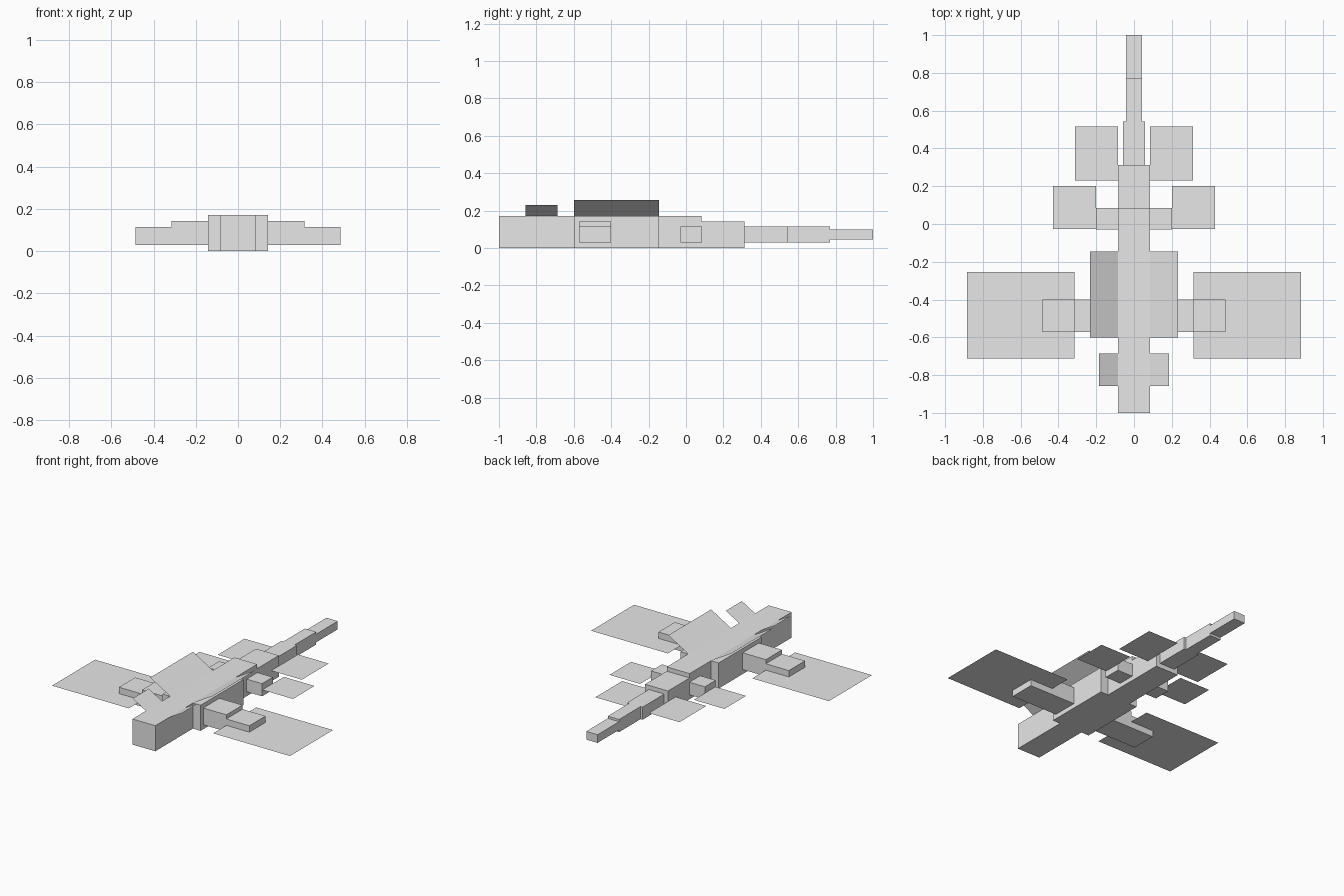
import bpy, bmesh

if "Cube" in bpy.data.objects:
    bpy.data.objects.remove(bpy.data.objects["Cube"])

gray = bpy.data.materials.new("plain_gray")
gray.diffuse_color = (0.8, 0.8, 0.8, 1)
gray.use_nodes = True
gray.node_tree.nodes["Principled BSDF"].inputs["Base Color"].default_value = gray.diffuse_color


def finish(name, bm):
    mesh = bpy.data.meshes.new(name)
    bm.to_mesh(mesh)
    bm.free()
    mesh.materials.append(gray)
    obj = bpy.data.objects.new(name, mesh)
    bpy.context.collection.objects.link(obj)
    return obj


def box(name, x0, x1, y0, y1, z0, z1):
    bm = bmesh.new()
    bmesh.ops.create_cube(bm, size=1)
    for v in bm.verts:
        v.co.x = x1 if v.co.x > 0 else x0
        v.co.y = y1 if v.co.y > 0 else y0
        v.co.z = z1 if v.co.z > 0 else z0
    return finish(name, bm)


def sheet(name, x0, x1, y0, y1, z0, z1):
    """Thin flat sheet, rising from z0 at x0 to z1 at x1, facing up."""
    bm = bmesh.new()
    face = bm.faces.new([bm.verts.new(p) for p in
                         ((x0, y0, z0), (x1, y0, z1), (x1, y1, z1), (x0, y1, z0))])
    face.normal_update()
    if face.normal.z < 0:
        face.normal_flip()
    return finish(name, bm)


# Body and tapering tail: half width, y range, z range
for name, w, y0, y1, z0, z1 in (
        ("head", 0.085, -1.0, -0.6, 0.0, 0.172),
        ("chest", 0.142, -0.6, -0.145, 0.0, 0.172),
        ("belly", 0.085, -0.145, 0.083, 0.0, 0.172),
        ("tail_base", 0.085, 0.083, 0.313, 0.0, 0.143),
        ("tail_front", 0.057, 0.313, 0.542, 0.03, 0.115),
        ("tail_middle", 0.042, 0.542, 0.771, 0.03, 0.115),
        ("tail_tip", 0.042, 0.771, 1.0, 0.045, 0.1)):
    box(name, -w, w, y0, y1, z0, z1)

# Limbs, paddles and raised back fins on both sides
for side, s in (("right", 1), ("left", -1)):
    def pair(make, name, x0, x1, *rest):
        if make is box and s < 0:
            x0, x1 = x1, x0
        make(f"{side}_{name}", s * x0, s * x1, *rest)

    pair(box, "upper_leg", 0.142, 0.314, -0.572, -0.4, 0.03, 0.143)
    pair(box, "lower_leg", 0.314, 0.485, -0.572, -0.4, 0.03, 0.115)
    pair(box, "small_leg", 0.085, 0.2, -0.03, 0.085, 0.03, 0.115)
    pair(sheet, "large_paddle", 0.314, 0.885, -0.712, -0.255, 0.072, 0.072)
    pair(sheet, "small_paddle", 0.2, 0.428, -0.027, 0.202, 0.072, 0.072)
    pair(sheet, "tail_paddle", 0.085, 0.313, 0.231, 0.516, 0.072, 0.072)
    pair(sheet, "back_fin", 0.085, 0.233, -0.6, -0.145, 0.172, 0.258)
    pair(sheet, "head_fin", 0.085, 0.184, -0.857, -0.686, 0.172, 0.229)
